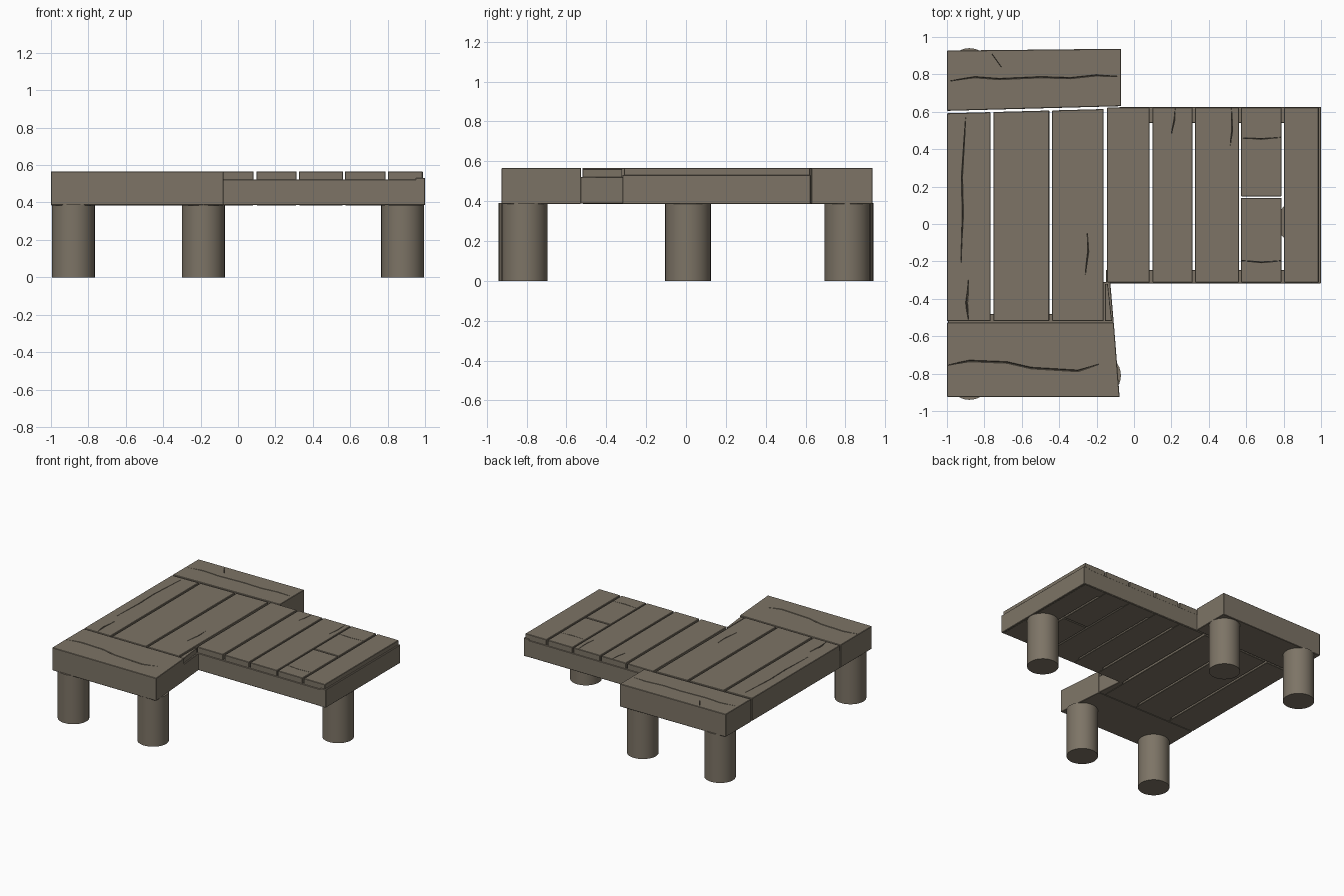
import bpy, bmesh, math
from mathutils import Vector

if "Cube" in bpy.data.objects:
    bpy.data.objects.remove(bpy.data.objects["Cube"])

TOP, LOW, RAIL = 0.567, 0.385, 0.522

wood = bpy.data.materials.new("weathered wood")
wood.diffuse_color = (0.205, 0.175, 0.133, 1)
wood.use_nodes = True
wood.node_tree.nodes["Principled BSDF"].inputs["Base Color"].default_value = wood.diffuse_color


def finish(bm, name):
    bmesh.ops.recalc_face_normals(bm, faces=bm.faces)
    me = bpy.data.meshes.new(name)
    bm.to_mesh(me)
    bm.free()
    me.materials.append(wood)
    ob = bpy.data.objects.new(name, me)
    bpy.context.collection.objects.link(ob)
    return ob


def slab(name, outline, z0=LOW, z1=TOP, bevel=0.003):
    """Board with a polygon outline seen from above."""
    bm = bmesh.new()
    face = bm.faces.new([bm.verts.new((x, y, z0)) for x, y in outline])
    up = bmesh.ops.extrude_face_region(bm, geom=[face])["geom"]
    bmesh.ops.translate(bm, vec=(0, 0, z1 - z0),
                        verts=[v for v in up if isinstance(v, bmesh.types.BMVert)])
    if bevel:
        bmesh.ops.bevel(bm, geom=bm.edges[:], offset=bevel, segments=1, affect='EDGES')
    return finish(bm, name)


def box(name, x0, x1, y0, y1, z0=LOW, z1=TOP, bevel=0.003):
    return slab(name, [(x0, y0), (x1, y0), (x1, y1), (x0, y1)], z0, z1, bevel)


def crack(board, path, width=0.006, depth=0.014):
    """Carve a tapering V-shaped crack into the top of a board."""
    bm = bmesh.new()
    pts = [Vector((x, y, 0)) for x, y in path]
    n = len(pts)
    rings = []
    for i, p in enumerate(pts):
        d = (pts[min(i + 1, n - 1)] - pts[max(i - 1, 0)]).normalized()
        side = Vector((-d.y, d.x, 0)) * (width * (0.25 if i in (0, n - 1) else 1))
        rings.append([bm.verts.new(q) for q in (p + side + Vector((0, 0, TOP + 0.01)),
                                                p - side + Vector((0, 0, TOP + 0.01)),
                                                p + Vector((0, 0, TOP - depth)))])
    for a, b in zip(rings, rings[1:]):
        for k in range(3):
            bm.faces.new((a[k], a[(k + 1) % 3], b[(k + 1) % 3], b[k]))
    bm.faces.new(rings[0])
    bm.faces.new(rings[-1])
    cutter = finish(bm, "crack_cutter")
    cutter.hide_render = True
    mod = board.modifiers.new("crack", 'BOOLEAN')
    mod.operation, mod.solver, mod.object = 'DIFFERENCE', 'EXACT', cutter
    bpy.context.view_layer.objects.active = board
    bpy.ops.object.modifier_apply(modifier=mod.name)
    bpy.data.objects.remove(cutter)


# End beams of the wide platform
back = slab("back_beam", [(-1, 0.605), (-0.07, 0.63), (-0.07, 0.937), (-1, 0.927)])
front = slab("front_beam", [(-1, -0.527), (-0.108, -0.527), (-0.077, -0.925), (-1, -0.925)])
crack(back, [(-0.98, 0.765), (-0.85, 0.785), (-0.72, 0.775), (-0.5, 0.785),
             (-0.34, 0.78), (-0.2, 0.795), (-0.09, 0.79)])
crack(front, [(-0.995, -0.755), (-0.88, -0.732), (-0.68, -0.74), (-0.55, -0.77),
              (-0.3, -0.785), (-0.19, -0.75)], 0.008)
crack(back, [(-0.76, 0.91), (-0.71, 0.84)], 0.006)

# Long planks of the wide platform, back ends following the slanted beam
long_planks = []
for i, (x0, x1) in enumerate([(-1, -0.767), (-0.752, -0.453), (-0.438, -0.162)]):
    slant = lambda x: 0.592 + (x + 1) * 0.027
    long_planks.append(slab(f"long_plank_{i + 1}", [(x0, -0.519), (x1, -0.519),
                                                    (x1, slant(x1)), (x0, slant(x0))]))
crack(long_planks[0], [(-0.925, -0.22), (-0.915, 0.05), (-0.92, 0.25), (-0.9, 0.57)])
crack(long_planks[0], [(-0.885, -0.51), (-0.895, -0.42), (-0.885, -0.3)], 0.01)
crack(long_planks[2], [(-0.26, -0.27), (-0.245, -0.15), (-0.25, -0.05)])
box("long_plank_front_support", -0.995, -0.16, -0.53, -0.48, LOW + 0.003, RAIL)
slab("side_wedge", [(-0.165, -0.53), (-0.108, -0.53), (-0.127, -0.31), (-0.165, -0.31)],
     LOW + 0.002, RAIL)
slab("side_wedge_cap", [(-0.154, -0.519), (-0.118, -0.519), (-0.14, -0.32), (-0.154, -0.32)],
     RAIL - 0.01, TOP - 0.006, 0.002)

# Short planks of the walkway; the sixth one is broken in two
Y0, Y1 = -0.312, 0.622
spans = [(-0.144, 0.084, Y0, Y1), (0.099, 0.314, Y0, Y1), (0.326, 0.562, Y0, Y1),
         (0.571, 0.789, Y0, 0.14), (0.571, 0.789, 0.148, Y1), (0.802, 0.988, Y0, Y1)]
short = [box(f"short_plank_{i + 1}", *s) for i, s in enumerate(spans)]
crack(short[3], [(0.56, -0.195), (0.68, -0.205), (0.8, -0.195)], 0.004)
crack(short[4], [(0.56, 0.46), (0.68, 0.455), (0.8, 0.465)], 0.004)
crack(short[1], [(0.22, 0.62), (0.215, 0.55), (0.2, 0.48)], 0.005)
crack(short[2], [(0.52, 0.63), (0.525, 0.5), (0.515, 0.42)], 0.005)

# Rails around the walkway that close the plank gaps at the sides
box("walkway_front_rail", -0.15, 0.995, -0.318, -0.245, LOW + 0.002, RAIL)
box("walkway_back_rail", -0.08, 0.995, 0.54, 0.626, LOW + 0.002, RAIL)
box("walkway_end_rail", 0.95, 1.0, -0.318, 0.626, LOW + 0.001, RAIL + 0.01)

# Round legs
for i, (x, y) in enumerate([(-0.88, -0.825), (-0.185, -0.81), (-0.88, 0.825),
                            (-0.185, 0.81), (0.88, 0.01)]):
    bpy.ops.mesh.primitive_cylinder_add(vertices=32, radius=0.115, depth=0.39,
                                        location=(x, y, 0.195))
    leg = bpy.context.object
    leg.name = f"leg_{i + 1}"
    leg.data.materials.append(wood)
    bpy.ops.object.shade_smooth_by_angle(angle=math.radians(30))
